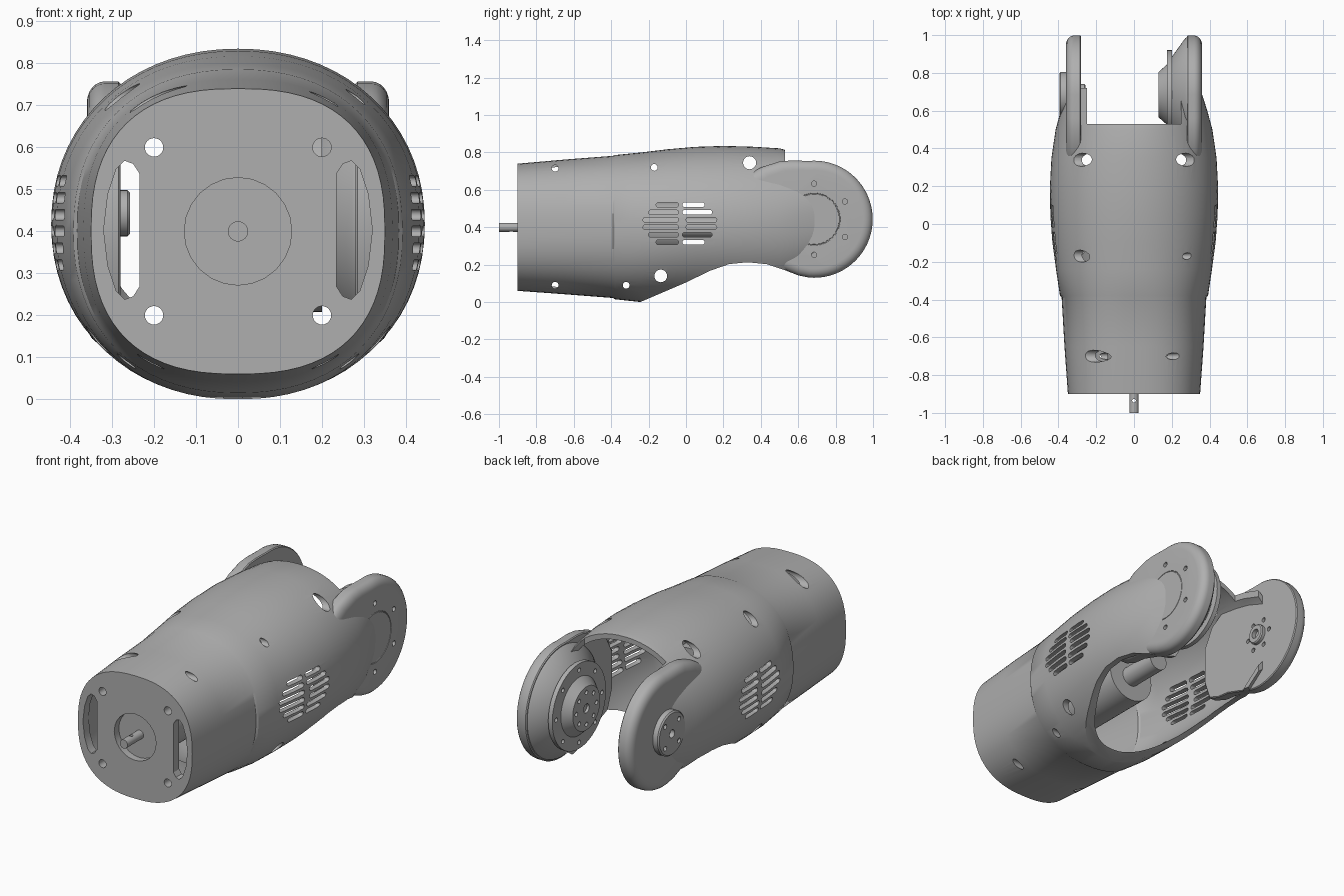
import bpy, bmesh
from math import sin, cos, pi, radians
from mathutils import Vector

cube = bpy.data.objects.get("Cube")
if cube:
    bpy.data.objects.remove(cube, do_unlink=True)

grey = bpy.data.materials.new("satin_grey")
grey.use_nodes = True
GREY = (0.43, 0.43, 0.43, 1)
grey.diffuse_color = GREY
grey.node_tree.nodes["Principled BSDF"].inputs["Base Color"].default_value = GREY
parts = []
JY, JZ = 0.685, 0.443      # joint axis
AXIS_Z = 0.4               # motor axis


def loft(name, rings, cutter=False):
    """Skin a list of equal rings of points and cap both ends."""
    bm = bmesh.new()
    loops = [[bm.verts.new(p) for p in ring] for ring in rings]
    for a, b in zip(loops, loops[1:]):
        for i in range(len(a)):
            j = (i + 1) % len(a)
            bm.faces.new((a[i], a[j], b[j], b[i]))
    bm.faces.new(loops[0])
    bm.faces.new(loops[-1][::-1])
    bmesh.ops.recalc_face_normals(bm, faces=bm.faces)
    mesh = bpy.data.meshes.new(name)
    bm.to_mesh(mesh)
    bm.free()
    ob = bpy.data.objects.new(name, mesh)
    bpy.context.collection.objects.link(ob)
    mesh.materials.append(grey)
    if cutter:
        ob.hide_render = True
    else:
        parts.append(ob)
    return ob


def prism_x(name, pts, x0, x1, cutter=False):
    return loft(name, [[(x, y, z) for y, z in pts] for x in (x0, x1)], cutter)


def prism_y(name, pts, y0, y1, cutter=False):
    return loft(name, [[(x, y, z) for x, z in pts] for y in (y0, y1)], cutter)


def circle(u, v, r, n=32):
    return [(u + r * cos(2 * pi * i / n), v + r * sin(2 * pi * i / n)) for i in range(n)]


def lathe_x(name, profile, n=64):
    """Turned part about the joint axis from (x, radius) pairs."""
    return loft(name, [[(x, y, z) for y, z in circle(JY, JZ, r, n)] for x, r in profile])


def cut(ob, tool):
    mod = ob.modifiers.new("cut", 'BOOLEAN')
    mod.operation, mod.solver, mod.object = 'DIFFERENCE', 'EXACT', tool
    bpy.context.view_layer.objects.active = ob
    bpy.ops.object.modifier_apply(modifier=mod.name)
    bpy.data.objects.remove(tool, do_unlink=True)


def bolt_holes(ob, radius, count, r, x0, x1, turn=0.0):
    for i in range(count):
        a = turn + 2 * pi * i / count
        pts = circle(JY + radius * cos(a), JZ + radius * sin(a), r, 16)
        cut(ob, prism_x("drill", pts, x0, x1, True))


def section(y, half, low, high, power, wall=0.0, n=72):
    """Rounded-square cross-section of the housing."""
    mid, tall = (low + high) / 2, (high - low) / 2 - wall
    ring = []
    for i in range(n):
        a = 2 * pi * i / n
        c, s = cos(a), sin(a)
        x = (half - wall) * abs(c) ** (2 / power) * (1 if c > 0 else -1)
        z = mid + tall * abs(s) ** (2 / power) * (1 if s > 0 else -1)
        ring.append(Vector((x, y, z)))
    return ring


# Housing: station, half width, bottom, top, squareness
STATIONS = [(-0.9, 0.35, 0.06, 0.74, 2.5), (-0.65, 0.368, 0.042, 0.762, 2.4),
            (-0.39, 0.383, 0.022, 0.782, 2.3), (-0.38, 0.392, 0.015, 0.786, 2.25),
            (-0.24, 0.413, 0.0, 0.8, 2.2), (-0.1, 0.432, 0.0, 0.817, 2.15),
            (0.05, 0.443, 0.0, 0.83, 2.1), (0.2, 0.445, 0.0, 0.835, 2.1),
            (0.35, 0.437, 0.0, 0.831, 2.1), (0.5, 0.415, 0.0, 0.822, 2.1),
            (0.6, 0.388, 0.04, 0.795, 2.3), (0.72, 0.35, 0.14, 0.745, 2.6)]
housing = loft("housing", [section(*s) for s in STATIONS])

# Hollow interior with a thick front wall
inner = [section(*s, wall=0.028) for s in STATIONS]
for p in inner[0]:
    p.y = -0.85
inner.append([p + Vector((0, 0.1, 0)) for p in inner[-1]])
cut(housing, loft("cavity", inner, True))

# Underside scoop and gap between the arms
SCOOP = [(-0.3, -0.02), (-0.24, 0.002), (0, 0.105), (0.13, 0.168), (0.23, 0.203), (0.33, 0.213),
         (0.43, 0.203), (0.53, 0.17), (0.6, 0.143), (0.68, 0.13), (0.9, 0.1), (0.9, -0.2), (-0.3, -0.2)]
cut(housing, prism_x("scoop", SCOOP, -0.7, 0.7, True))
cut(housing, prism_y("gap", [(-0.25, -0.1), (0.25, -0.1), (0.25, 1), (-0.25, 1)], 0.53, 1.1, True))

# Cooling slots, in two columns through both sides
for row, (start, end) in enumerate([(0.16, 0.1), (0.2, 0.14), (0.23, 0.165)] * 2):
    z = (0.52 - 0.04 * row) if row < 3 else (0.32 + 0.04 * (row - 3))
    inside = 0.0 if row % 3 == 2 else -0.02
    for y0, y1 in ((-start, -0.04), (inside, end)):
        r = 0.0125
        slot = [(y1 - r + r * cos(a), z + r * sin(a)) for a in [radians(d) for d in range(-90, 91, 30)]]
        slot += [(y0 + r - r * cos(a), z - r * sin(a)) for a in [radians(d) for d in range(-90, 91, 30)]]
        cut(housing, prism_x("slot", slot, -0.6, 0.6, True))

# Screw access holes: y, z, radius on each side
for y, z, r_right, r_left in [(-0.7, 0.715, 0.018, 0.032), (-0.17, 0.72, 0.018, 0.032),
                              (0.34, 0.745, 0.035, 0.035), (-0.7, 0.09, 0.018, 0.018),
                              (-0.32, 0.09, 0.018, 0.018), (-0.135, 0.14, 0.034, 0.034)]:
    for side, r in ((1, r_right), (-1, r_left)):
        cut(housing, prism_x("drill", circle(y, z, r, 20), side * 0.1, side * 0.6, True))

# Front wall openings
cut(housing, prism_y("bore", circle(0, AXIS_Z, 0.128, 24), -1, -0.8, True))
LENS = [(0.235, 0.135), (0.25, 0.158), (0.27, 0.165), (0.29, 0.145), (0.31, 0.085), (0.32, 0)]
for side in (1, -1):
    pts = [(side * x, AXIS_Z + 0.003 + z) for x, z in LENS]
    pts += [(side * x, AXIS_Z + 0.003 - z) for x, z in LENS[-2::-1]]
    cut(housing, prism_y("lens", pts, -1, -0.8, True))
    for z in (0.2, 0.6):
        cut(housing, prism_y("drill", circle(side * 0.2, z, 0.022, 24), -1, -0.8, True))

# Motor and its shaft
prism_y("motor", circle(0, AXIS_Z, 0.14, 48), -0.86, -0.025)
prism_y("motor_tail", circle(0, AXIS_Z, 0.055), -0.03, 0.2)
shaft = prism_y("drive_shaft", circle(0, AXIS_Z + 0.0, 0.024), -1, -0.8)
cut(shaft, loft("pin_hole", [[(x, y, z) for x, y in circle(0, -0.935, 0.01, 12)] for z in (0.3, 0.5)], True))

# Arms: disc with a web running into the housing, rounded outer edge
R = 0.313
outline = [(JY + R * cos(radians(d)), JZ + R * sin(radians(d))) for d in range(-95, 96, 5)]
outline += [(0.56, 0.757), (0.5, 0.752), (0.4, 0.72), (0.3, 0.66), (0.24, 0.55), (0.24, 0.35),
            (0.28, 0.24), (0.35, 0.213), (0.43, 0.203), (0.53, 0.17), (0.6, 0.143)]
arms = {}
for side, label in ((1, "left"), (-1, "right")):
    levels = [(0.28, 0.985), (0.285, 1)]
    levels += [(0.318 + 0.042 * sin(radians(d)), 1 - 0.16 * (1 - cos(radians(d)))) for d in range(0, 91, 15)]
    arms[side] = loft(label + "_arm", [[(side * x, JY + (y - JY) * k, JZ + (z - JZ) * k)
                                        for y, z in outline] for x, k in levels])

# Bolt circle and round groove on the flat outer face
bolt_holes(arms[1], 0.19, 6, 0.014, 0.33, 0.4, pi / 6)
bpy.ops.mesh.primitive_torus_add(major_radius=0.137, minor_radius=0.004, major_segments=64,
                                 minor_segments=8, location=(0.361, JY, JZ), rotation=(0, pi / 2, 0))
cut(arms[1], bpy.context.object)

# Geared joint: stepped stack facing inward
gear = lathe_x("joint_drive", [(0.3, 0.29), (0.284, 0.305), (0.272, 0.3), (0.2, 0.2), (0.2, 0.235),
                               (0.175, 0.235), (0.175, 0.16), (0.13, 0.12)])
bolt_holes(gear, 0.2, 8, 0.012, 0.1, 0.19)
bolt_holes(gear, 0.088, 8, 0.012, 0.1, 0.15)
bolt_holes(gear, 0, 1, 0.025, 0.1, 0.145)

# Bearing joint: outer cap and inner hub
cap = lathe_x("bearing_cap", [(-0.35, 0.12), (-0.388, 0.12), (-0.395, 0.113)])
bolt_holes(cap, 0.085, 4, 0.013, -0.42, -0.375, pi / 4)
bolt_holes(cap, 0, 1, 0.022, -0.42, -0.37)
hub = lathe_x("bearing_hub", [(-0.3, 0.055), (-0.263, 0.055), (-0.257, 0.049)], 32)
bolt_holes(hub, 0, 1, 0.026, -0.28, -0.2)
bolt_holes(arms[-1], 0.085, 6, 0.013, -0.3, -0.2)

# Smooth shading with crisp edges
bpy.ops.object.select_all(action='DESELECT')
for ob in parts:
    ob.select_set(True)
bpy.context.view_layer.objects.active = housing
bpy.ops.object.shade_smooth_by_angle(angle=radians(32))
